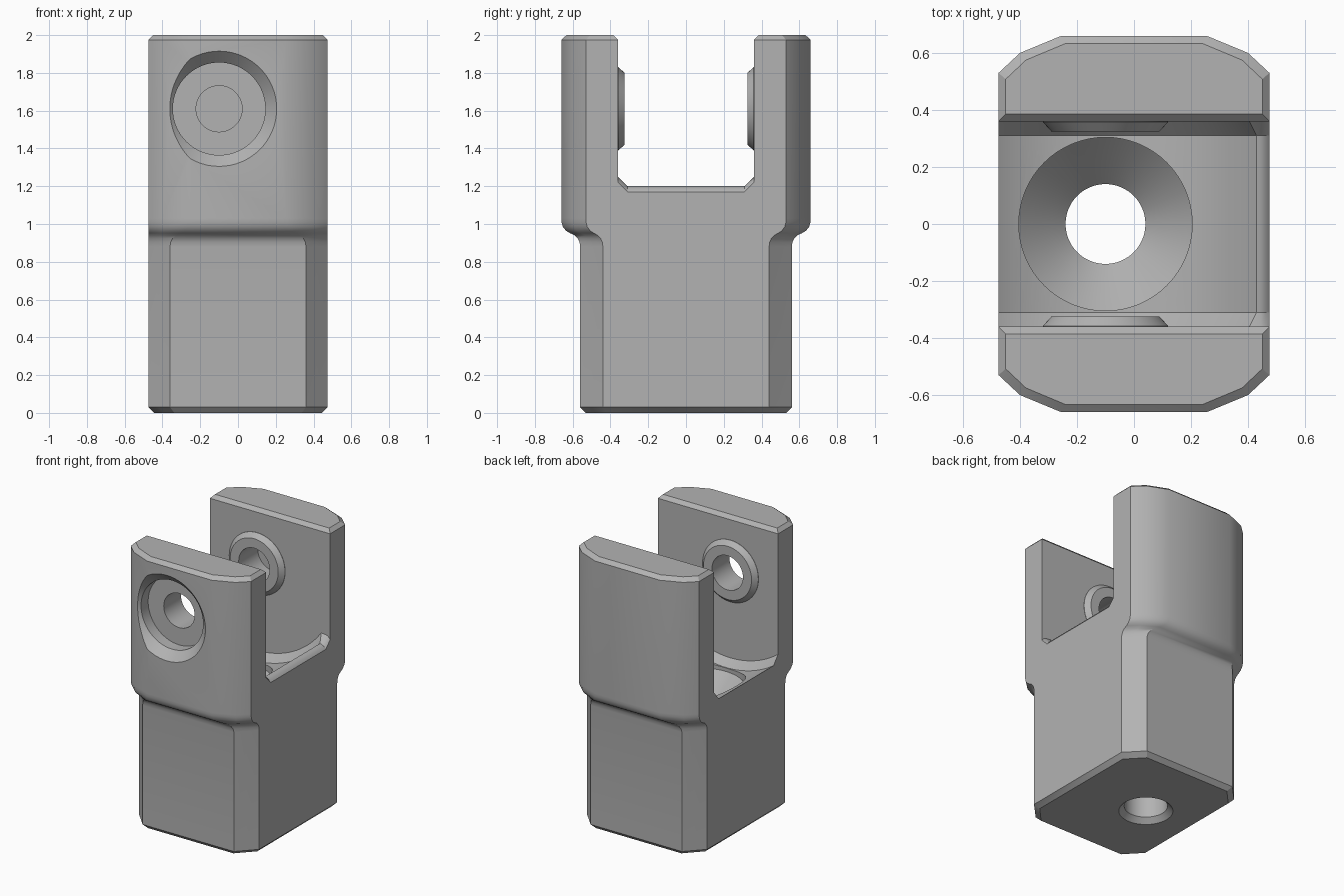
import bpy, bmesh, math
from mathutils import Matrix

old = bpy.data.objects.get("Cube")
if old:
    bpy.data.objects.remove(old, do_unlink=True)

metal = bpy.data.materials.new("plain_grey")
metal.use_nodes = True
GREY = (0.45, 0.45, 0.45, 1)
metal.diffuse_color = GREY
metal.node_tree.nodes["Principled BSDF"].inputs["Base Color"].default_value = GREY

PIN_X, PIN_Z = -0.1, 1.61


def loft(name, rings):
    """Solid skinned over rings of equal point count."""
    bm = bmesh.new()
    loops = [[bm.verts.new(p) for p in ring] for ring in rings]
    n = len(loops[0])
    for a, b in zip(loops, loops[1:]):
        for i in range(n):
            j = (i + 1) % n
            bm.faces.new((a[i], a[j], b[j], b[i]))
    bm.faces.new(loops[0])
    bm.faces.new(loops[-1])
    bmesh.ops.recalc_face_normals(bm, faces=bm.faces)
    mesh = bpy.data.meshes.new(name)
    bm.to_mesh(mesh)
    bm.free()
    mesh.materials.append(metal)
    obj = bpy.data.objects.new(name, mesh)
    bpy.context.collection.objects.link(obj)
    return obj


def turned(name, profile, matrix, n=64):
    """Round solid from (radius, height) pairs, placed by a matrix."""
    rings = []
    for r, h in profile:
        angles = [2 * math.pi * i / n for i in range(n)]
        rings.append([matrix @ Matrix.Translation((r * math.cos(a), r * math.sin(a), h)).to_translation()
                      for a in angles])
    return loft(name, rings)


def combine(target, tool, operation):
    tool.hide_render = True
    mod = target.modifiers.new(tool.name, 'BOOLEAN')
    mod.operation, mod.object, mod.solver = operation, tool, 'EXACT'
    bpy.context.view_layer.objects.active = target
    bpy.ops.object.modifier_apply(modifier=mod.name)
    bpy.data.objects.remove(tool, do_unlink=True)


# Body: chamfered section that steps out from the shank to the fork
LOWER = [(0.475, 0.44), (0.417, 0.50), (0.36, 0.56)]
UPPER = [(0.475, 0.53), (0.40, 0.60), (0.255, 0.66)]


def section(z, t, inset=0):
    quad = []
    for (ax, ay), (bx, by) in zip(LOWER, UPPER):
        x, y = ax + (bx - ax) * t, ay + (by - ay) * t
        quad.append((x * (1 - inset / 0.475), y * (1 - inset / 0.6)))
    back = quad + [(-x, y) for x, y in reversed(quad)]
    return [(x, y, z) for x, y in back + [(-x, -y) for x, y in back]]


rings = [section(0, 0, 0.03), section(0.03, 0)]
step = [(0.88, 0), (0.905, 0.04), (0.925, 0.14), (0.94, 0.3), (0.952, 0.55),
        (0.965, 0.76), (0.985, 0.92), (1.01, 0.99), (1.03, 1)]
rings += [section(z, t) for z, t in step]
rings += [section(1.975, 1), section(2, 1, 0.025)]
body = loft("fork_body", rings)


# Slot between the arms, with a floor curved around the pin axis
def slot_ring(y, radius, cap):
    end = math.acos((PIN_Z - cap) / radius)
    start = -math.asin(0.5 / radius)
    pts = []
    for i in range(33):
        a = start + (end - start) * i / 32
        pts.append((PIN_X + radius * math.sin(a), y, PIN_Z - radius * math.cos(a)))
    pts += [(0.445, y, cap - 0.004), (0.462, y, cap - 0.013), (0.475, y, cap - 0.03),
            (0.6, y, cap - 0.15), (0.6, y, 2.2), (-0.6, y, 2.2)]
    return pts


combine(body, loft("slot_cutter", [
    slot_ring(-0.36, 0.62, 1.25), slot_ring(-0.31, 0.67, 1.2),
    slot_ring(0.31, 0.67, 1.2), slot_ring(0.36, 0.62, 1.25)]), 'DIFFERENCE')

# Bevel on the inner top edges of the arms
combine(body, loft("rim_cutter", [
    [(x, -0.335, 1.95), (x, 0.335, 1.95), (x, 0.41, 2.025), (x, -0.41, 2.025)]
    for x in (-0.6, 0.6)]), 'DIFFERENCE')

# Pin bosses on the inner faces; local height runs outward along y
pin = Matrix.Translation((PIN_X, 0, PIN_Z))
front = pin @ Matrix.Rotation(math.pi / 2, 4, 'X')
back = pin @ Matrix.Rotation(-math.pi / 2, 4, 'X')
for side, name in ((front, "front_boss"), (back, "back_boss")):
    combine(body, turned(name, [(0.19, 0.325), (0.22, 0.358), (0.22, 0.42)], side), 'UNION')

# Pin holes: counterbored through the front arm, blind in the back arm
combine(body, turned("front_pin_cutter", [
    (0.122, 0.25), (0.122, 0.52), (0.245, 0.52), (0.245, 0.60), (0.345, 0.70)],
    front), 'DIFFERENCE')
combine(body, turned("back_pin_cutter", [(0.122, 0.25), (0.122, 0.54)], back), 'DIFFERENCE')

# Stepped bore down through the shank
combine(body, turned("bore_cutter", [
    (0.195, -0.02), (0.14, 0.035), (0.14, 0.75), (0.19, 0.80), (0.26, 0.87),
    (0.304, 0.915), (0.304, 1.15)], Matrix.Translation((PIN_X, 0, 0))), 'DIFFERENCE')

# Smooth shading with crisp edges
bpy.ops.object.select_all(action='DESELECT')
body.select_set(True)
bpy.context.view_layer.objects.active = body
bpy.ops.object.shade_smooth_by_angle(angle=math.radians(30))
